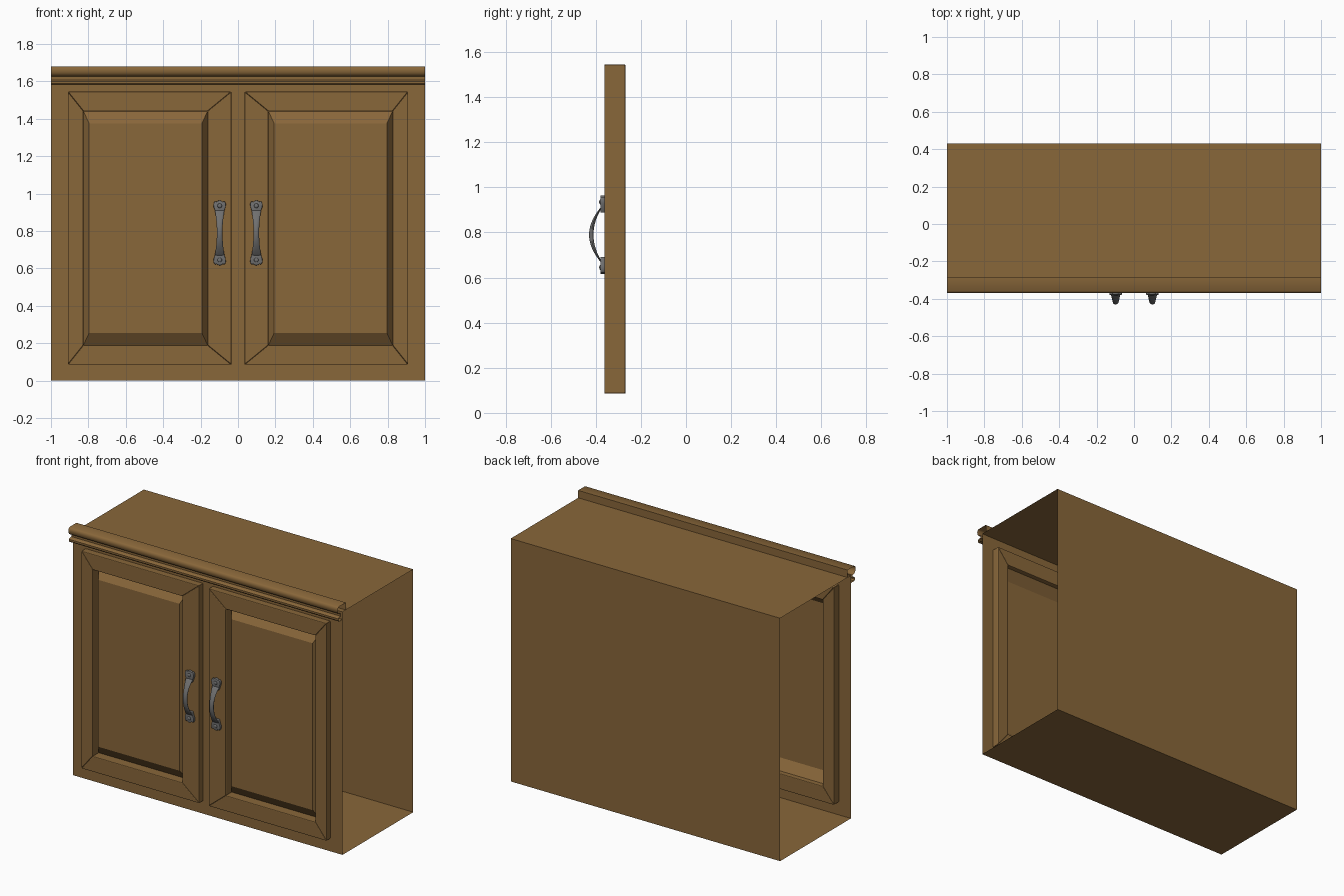
import bpy, bmesh, math
from mathutils import Vector

if "Cube" in bpy.data.objects:
    bpy.data.objects.remove(bpy.data.objects["Cube"])


def material(name, rgb):
    m = bpy.data.materials.new(name)
    m.diffuse_color = (*rgb, 1)
    m.use_nodes = True
    m.node_tree.nodes["Principled BSDF"].inputs["Base Color"].default_value = m.diffuse_color
    return m


WOOD = material("wood", (0.25, 0.135, 0.042))
METAL = material("dark_metal", (0.16, 0.16, 0.16))


def finish(name, bm, mat, normals=True, smooth=False):
    if normals:
        bmesh.ops.recalc_face_normals(bm, faces=bm.faces[:])
    mesh = bpy.data.meshes.new(name)
    bm.to_mesh(mesh)
    bm.free()
    mesh.materials.append(mat)
    ob = bpy.data.objects.new(name, mesh)
    bpy.context.collection.objects.link(ob)
    if smooth:
        bpy.ops.object.select_all(action='DESELECT')
        ob.select_set(True)
        bpy.context.view_layer.objects.active = ob
        bpy.ops.object.shade_smooth_by_angle(angle=math.radians(40))
    return ob


def face(bm, pts):
    return bm.faces.new([bm.verts.new(p) for p in pts])


def prism(bm, outline, y0, y1, bevel):
    """Extrude an (x, z) outline from y0 to y1 and soften its edges."""
    part = bmesh.new()
    f = face(part, [(x, y0, z) for x, z in outline])
    ext = bmesh.ops.extrude_face_region(part, geom=[f])
    vs = [v for v in ext['geom'] if isinstance(v, bmesh.types.BMVert)]
    bmesh.ops.translate(part, verts=vs, vec=(0, y1 - y0, 0))
    bmesh.ops.recalc_face_normals(part, faces=part.faces[:])
    sharp = [e for e in part.edges if e.calc_face_angle(0) > 0.6]
    bmesh.ops.bevel(part, geom=sharp, offset=bevel, segments=2,
                    profile=0.5, affect='EDGES')
    tmp = bpy.data.meshes.new("tmp")
    part.to_mesh(tmp)
    part.free()
    bm.from_mesh(tmp)
    bpy.data.meshes.remove(tmp)


FRONT, BACK, TOP = -0.32, 0.43, 1.63
DOOR_X, DOOR_Z = (0.035, 0.91), (0.085, 1.545)
PANEL_X, PANEL_Z = (0.163, 0.826), (0.19, 1.44)

# Carcass: top, back and bottom sheets, with open sides
bm = bmesh.new()
prof = [(FRONT, 0), (BACK, 0), (BACK, TOP), (FRONT, TOP)]
rows = [[bm.verts.new((x, y, z)) for y, z in prof] for x in (-1, 1)]
for i in range(3):
    bm.faces.new([rows[0][i], rows[0][i + 1], rows[1][i + 1], rows[1][i]])
finish("carcass", bm, WOOD)

# Face frame: one sheet with two door openings
bm = bmesh.new()
xs = [-1, -0.9, -0.045, 0.045, 0.9, 1]
zs = [0, 0.095, 1.535, TOP]
for i in range(5):
    for j in range(3):
        if j == 1 and i in (1, 3):
            continue
        x0, x1, z0, z1 = xs[i], xs[i + 1], zs[j], zs[j + 1]
        face(bm, [(x0, FRONT, z0), (x1, FRONT, z0), (x1, FRONT, z1), (x0, FRONT, z1)])
bmesh.ops.remove_doubles(bm, verts=bm.verts[:], dist=1e-5)
finish("face_frame", bm, WOOD, normals=False)

# Crown moulding: open-ended profile swept across the width
bm = bmesh.new()
crown = [(-.285, 1.63), (-.285, 1.68), (-.358, 1.68), (-.367, 1.673), (-.37, 1.66),
         (-.368, 1.645), (-.361, 1.634), (-.35, 1.628), (-.338, 1.626), (-.338, 1.608),
         (-.357, 1.606), (-.364, 1.6), (-.364, 1.588), (-.357, 1.58), (-.32, 1.58),
         (-.32, 1.63)]
rows = [[bm.verts.new((x, y, z)) for y, z in crown] for x in (-1, 1)]
n = len(crown)
for i in range(n):
    k = (i + 1) % n
    bm.faces.new([rows[0][i], rows[0][k], rows[1][k], rows[1][i]])
finish("crown_moulding", bm, WOOD, smooth=True)


def rect(xr, zr):
    return [(xr[0], zr[0]), (xr[1], zr[0]), (xr[1], zr[1]), (xr[0], zr[1])]


def mirror_x(pts, s):
    return [(s * x, z) for x, z in pts]


def door(side, s):
    # Four mitred rails and stiles
    bm = bmesh.new()
    outer = mirror_x(rect(DOOR_X, DOOR_Z), s)
    inner = mirror_x(rect(PANEL_X, PANEL_Z), s)
    for i in range(4):
        k = (i + 1) % 4
        prism(bm, [outer[i], outer[k], inner[k], inner[i]], -0.362, -0.268, 0.005)
    finish(side + "_door_frame", bm, WOOD)

    # Raised centre panel, a sheet with sloping borders
    bm = bmesh.new()
    field = mirror_x(rect((PANEL_X[0] + .03, PANEL_X[1] - .03),
                          (PANEL_Z[0] + .065, PANEL_Z[1] - .065)), s)
    a = [bm.verts.new((x, -0.3, z)) for x, z in inner]
    b = [bm.verts.new((x, -0.345, z)) for x, z in field]
    bm.faces.new(b)
    for i in range(4):
        k = (i + 1) % 4
        bm.faces.new([a[i], a[k], b[k], b[i]])
    finish(side + "_door_panel", bm, WOOD)


def handle(side, cx, cz=0.79):
    # Arched grip, widening towards the feet
    bm = bmesh.new()
    rings, steps, sides = [], 24, 14
    for i in range(steps + 1):
        u = -1 + 2 * i / steps
        c = Vector((cx, -0.37 - 0.05 * (1 - u * u), cz + 0.128 * u))
        normal = Vector((0, -0.128, -0.1 * u)).normalized()
        hw = 0.015 + 0.012 * u * u
        ring = []
        for j in range(sides):
            t = 2 * math.pi * j / sides
            ring.append(bm.verts.new(c + Vector((hw * math.cos(t), 0, 0))
                                     + normal * 0.01 * math.sin(t)))
        rings.append(ring)
    for r0, r1 in zip(rings, rings[1:]):
        for j in range(sides):
            k = (j + 1) % sides
            bm.faces.new([r0[j], r0[k], r1[k], r1[j]])
    bm.faces.new(rings[0])
    bm.faces.new(rings[-1])
    finish(side + "_handle_grip", bm, METAL, smooth=True)

    # Scalloped feet with domed screws
    half = [(0.019, 0.098), (0.025, 0.118), (0.032, 0.138), (0.033, 0.155), (0.028, 0.167),
            (0.022, 0.169), (0.017, 0.165), (0.011, 0.171), (0, 0.174)]
    outline = half + [(-x, z) for x, z in reversed(half[:-1])]
    for label, d in (("lower", -1), ("upper", 1)):
        bm = bmesh.new()
        prism(bm, [(cx + x, cz + d * z) for x, z in outline], -0.36, -0.379, 0.003)
        finish(f"{side}_handle_{label}_foot", bm, METAL, smooth=True)
        bm = bmesh.new()
        bmesh.ops.create_uvsphere(bm, u_segments=16, v_segments=8, radius=0.012)
        bmesh.ops.scale(bm, vec=(1, 0.5, 1), verts=bm.verts[:])
        bmesh.ops.translate(bm, vec=(cx, -0.379, cz + d * 0.145), verts=bm.verts[:])
        finish(f"{side}_handle_{label}_screw", bm, METAL, smooth=True)


for side, s in (("left", -1), ("right", 1)):
    door(side, s)
    handle(side, s * 0.098)
